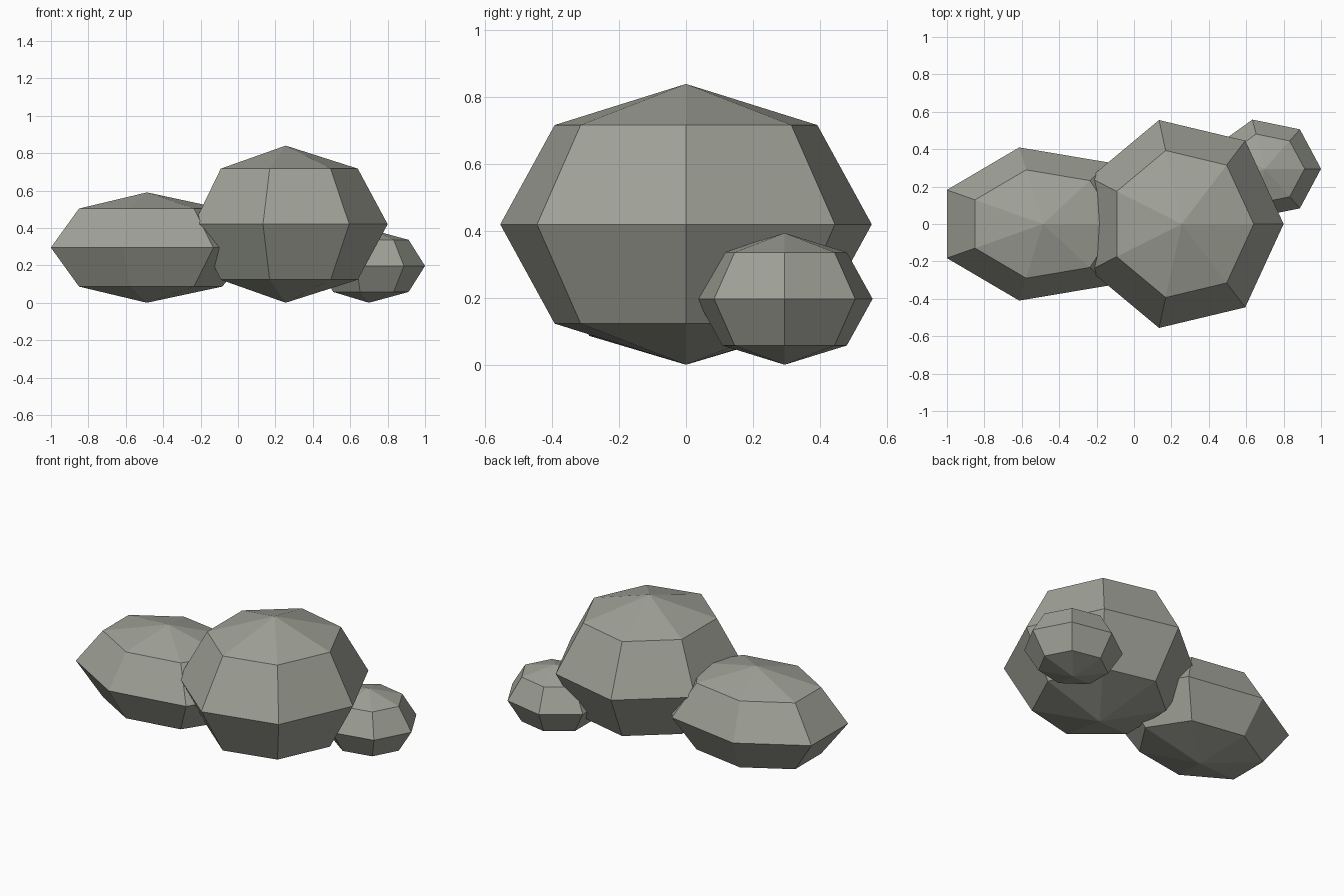
import bpy, bmesh
from math import sin, cos, pi

if "Cube" in bpy.data.objects:
    bpy.data.objects.remove(bpy.data.objects["Cube"])

SIDES, RINGS = 7, 4

stone = bpy.data.materials.new("grey_green_stone")
stone.diffuse_color = (0.352, 0.362, 0.314, 1)
stone.use_nodes = True
stone.node_tree.nodes["Principled BSDF"].inputs["Base Color"].default_value = stone.diffuse_color


def boulder(name, centre, radii):
    """Faceted ellipsoid with one corner pointing to +x."""
    bm = bmesh.new()

    def point(lat, lon):
        unit = (cos(lat) * cos(lon), cos(lat) * sin(lon), sin(lat))
        return bm.verts.new([c + r * u for c, r, u in zip(centre, radii, unit)])

    bottom, top = point(-pi / 2, 0), point(pi / 2, 0)
    rings = [[point(-pi / 2 + pi * k / RINGS, 2 * pi * i / SIDES) for i in range(SIDES)]
             for k in range(1, RINGS)]
    for i in range(SIDES):
        j = (i + 1) % SIDES
        bm.faces.new((bottom, rings[0][j], rings[0][i]))
        bm.faces.new((top, rings[-1][i], rings[-1][j]))
        for low, high in zip(rings, rings[1:]):
            bm.faces.new((low[i], low[j], high[j], high[i]))
    mesh = bpy.data.meshes.new(name)
    bm.to_mesh(mesh)
    bm.free()
    mesh.materials.append(stone)
    bpy.context.collection.objects.link(bpy.data.objects.new(name, mesh))


# Three overlapping boulders resting on the ground
boulder("large_boulder", (0.255, 0, 0.42), (0.545, 0.57, 0.42))
boulder("wide_boulder", (-0.487, 0, 0.295), (0.57, 0.42, 0.295))
boulder("small_boulder", (0.70, 0.295, 0.197), (0.30, 0.27, 0.197))
